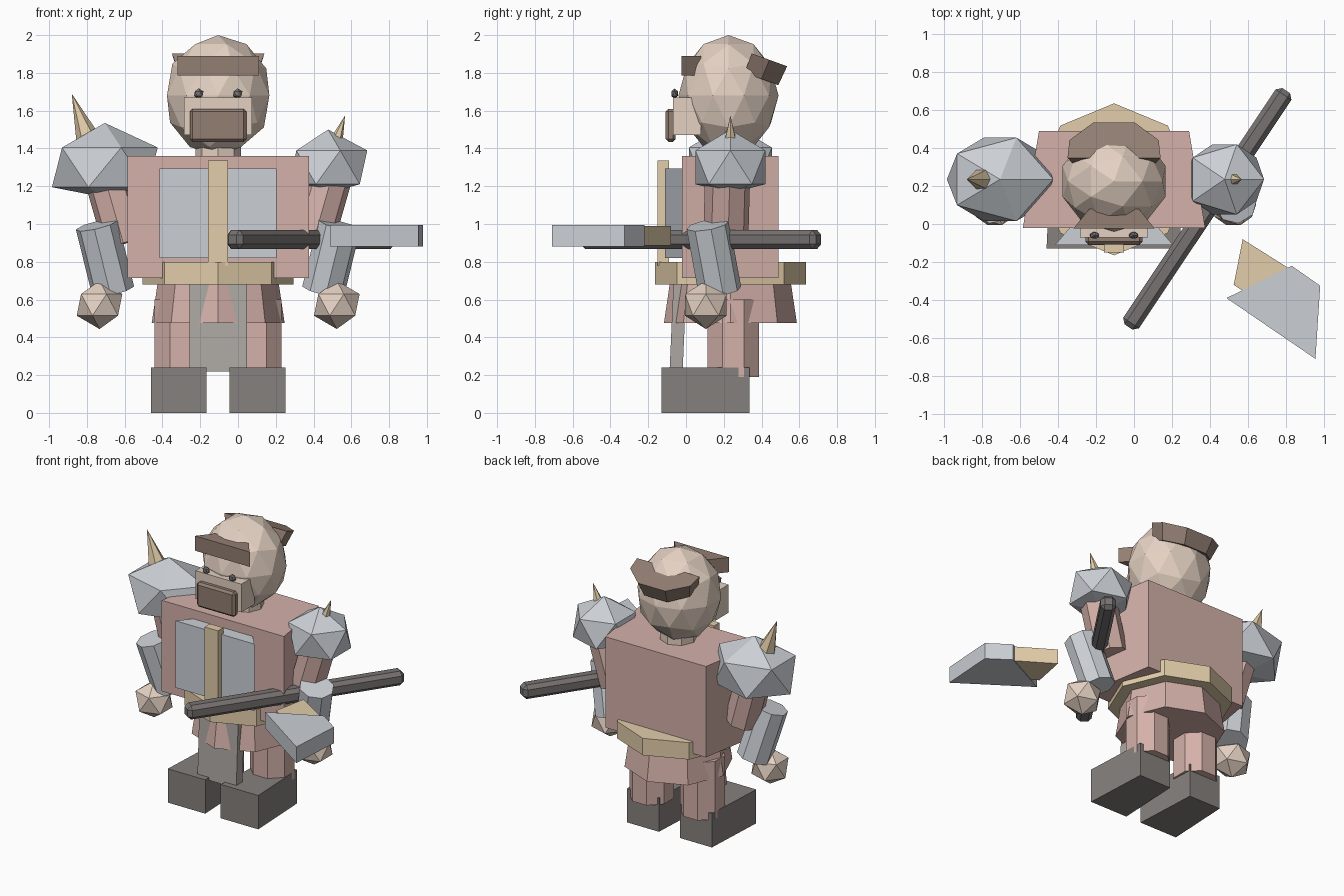
import bpy, math
from mathutils import Vector, Matrix

if "Cube" in bpy.data.objects:
    bpy.data.objects.remove(bpy.data.objects["Cube"])

CX = -0.105  # body's plane of symmetry
CY = 0.235


def mat(name, rgb):
    m = bpy.data.materials.new(name)
    m.diffuse_color = (*rgb, 1)
    m.use_nodes = True
    m.node_tree.nodes["Principled BSDF"].inputs["Base Color"].default_value = m.diffuse_color
    return m


SKIN = mat("skin", (0.78, 0.64, 0.54))
RED = mat("red_cloth", (0.66, 0.44, 0.40))
STEEL = mat("steel", (0.60, 0.63, 0.67))
GOLD = mat("gold", (0.76, 0.61, 0.40))
DARK = mat("dark_leather", (0.24, 0.22, 0.21))
BLACK = mat("black_wood", (0.19, 0.17, 0.17))
HAIR = mat("hair", (0.29, 0.21, 0.17))
CLOTH = mat("drab_cloth", (0.42, 0.39, 0.36))


def finish(name, m):
    o = bpy.context.object
    o.name = name
    o.data.materials.append(m)
    return o


def prism(name, pts, z0, z1, m):
    """Extrude a plan outline from z0 to z1."""
    n = len(pts)
    v = [(x, y, z) for z in (z0, z1) for x, y in pts]
    f = [tuple(range(n))[::-1], tuple(range(n, 2 * n))]
    f += [(i, (i + 1) % n, (i + 1) % n + n, i + n) for i in range(n)]
    me = bpy.data.meshes.new(name)
    me.from_pydata(v, [], f)
    o = bpy.data.objects.new(name, me)
    me.materials.append(m)
    bpy.context.collection.objects.link(o)
    return o


def block(name, cx, w_front, w_back, y0, y1, z0, z1, m):
    """Box whose back may be narrower than its front."""
    a, b = w_front / 2, w_back / 2
    return prism(name, [(cx - a, y0), (cx + a, y0), (cx + b, y1), (cx - b, y1)], z0, z1, m)


def ball(name, loc, r, m, sub=1):
    bpy.ops.mesh.primitive_ico_sphere_add(subdivisions=sub, radius=1)
    o = finish(name, m)
    o.location, o.scale = loc, r
    return o


def rod(name, a, b, r1, r2, m, n=8):
    """Cylinder or cone from point a to point b."""
    a, b = Vector(a), Vector(b)
    d = b - a
    bpy.ops.mesh.primitive_cone_add(vertices=n, radius1=r1, radius2=r2, depth=d.length)
    o = finish(name, m)
    o.location = (a + b) / 2
    o.rotation_euler = d.to_track_quat('Z', 'Y').to_euler()
    return o


def bevel(o, w):
    b = o.modifiers.new("bevel", 'BEVEL')
    b.width, b.segments = w, 1


def column(name, z0, z1, r1, r2, m, n=8, x=CX, y=CY):
    bpy.ops.mesh.primitive_cone_add(vertices=n, radius1=r1, radius2=r2, depth=z1 - z0,
                                    location=(x, y, (z0 + z1) / 2))
    return finish(name, m)


# Head and face
ball("head", (CX, 0.225, 1.68), (0.285, 0.265, 0.32), SKIN, 2)
column("neck", 1.28, 1.44, 0.12, 0.12, SKIN)
block("face", CX, 0.36, 0.36, -0.07, 0.08, 1.47, 1.67, SKIN)
bevel(block("beard", CX, 0.30, 0.30, -0.108, -0.055, 1.435, 1.61, HAIR), 0.015)
block("brow_band", CX, 0.43, 0.26, -0.025, 0.08, 1.785, 1.89, HAIR)
for s in (-1, 1):
    ball("eye", (CX + s * 0.103, -0.06, 1.69), (0.028, 0.02, 0.028), BLACK)

# Back hair: tapered half octagon, tilted down at the rear
hair = prism("back_hair", [(-0.245, 0), (0.245, 0), (0.235, 0.10), (0.107, 0.20), (-0.107, 0.20),
                           (-0.235, 0.10)], 0, 0.11, HAIR)
for v in hair.data.vertices:
    if v.co.z < 0.05:
        v.co.x *= 0.85
        v.co.y *= 0.95
hair.location = (CX, 0.31, 1.80)
hair.rotation_euler.x = math.radians(-20)

# Torso, chest plate, strap
block("torso", CX, 0.96, 0.79, -0.02, 0.49, 0.715, 1.36, RED)
block("chest_plate", CX, 0.62, 0.46, -0.11, -0.015, 0.82, 1.295, STEEL)
block("chest_strap", CX, 0.105, 0.105, -0.15, -0.09, 0.78, 1.335, GOLD)

# Belt, skirt, front cloth
column("belt", 0.68, 0.80, 0.40, 0.40, GOLD)
column("skirt", 0.475, 0.69, 0.352, 0.32, RED)
cloth = block("front_cloth", CX, 0.305, 0.305, -0.087, -0.018, 0.22, 0.69, CLOTH)
for v in cloth.data.vertices:
    if v.co.z > 0.5:
        v.co.y += 0.021

# Legs, boots and arms, both sides
for s in (-1, 1):
    leg = column("leg", 0.19, 0.60, 0.147, 0.147, RED, 8, CX + s * 0.20, 0.25)
    leg.rotation_euler.z = math.pi / 8
    block("boot", CX + s * 0.208, 0.295, 0.25, -0.13, 0.335, 0, 0.24, DARK)
    rod("upper_arm", (CX + s * 0.59, 0.22, 1.25), (CX + s * 0.49, 0.21, 0.90), 0.12, 0.12, RED)
    rod("forearm", (CX + s * 0.642, 0.115, 0.995), (CX + s * 0.556, 0.18, 0.645), 0.115, 0.115, STEEL)
    ball("hand", (CX + s * 0.628, 0.105, 0.572), (0.135, 0.13, 0.128), SKIN)

# Shoulder guards with flattened undersides, and spikes
for loc, r in (((-0.705, CY, 1.30), (0.313, 0.258, 0.235)),
               ((0.477, CY, 1.30), (0.232, 0.217, 0.20))):
    o = ball("shoulder_guard", loc, r, STEEL)
    for v in o.data.vertices:
        v.co.z = max(v.co.z, -0.68)
rod("left_spike", (-0.78, CY, 1.41), (-0.88, CY, 1.69), 0.075, 0, GOLD, 6)
rod("right_spike", (0.50, CY, 1.38), (0.567, CY, 1.575), 0.05, 0, GOLD, 6)

# Weapon: chamfered shaft, blade and collar
a, b = Vector((-0.018, -0.525, 0)), Vector((0.79, 0.685, 0))
d = (b - a).length / 2 + 0.02
shaft = prism("weapon_shaft", [(-d, -0.05), (d, -0.05), (d, 0.05), (-d, 0.05)], -0.05, 0.05, BLACK)
bevel(shaft, 0.025)
shaft.location = (a + b) / 2 + Vector((0, 0, 0.918))
shaft.rotation_euler.z = math.atan2(b.y - a.y, b.x - a.x)
prism("weapon_blade", [(0.487, -0.39), (0.955, -0.71), (0.98, -0.325), (0.83, -0.22)], 0.88, 0.995, STEEL)
prism("weapon_collar", [(0.525, -0.32), (0.60, -0.37), (0.81, -0.23), (0.572, -0.08)], 0.885, 0.99, GOLD)
